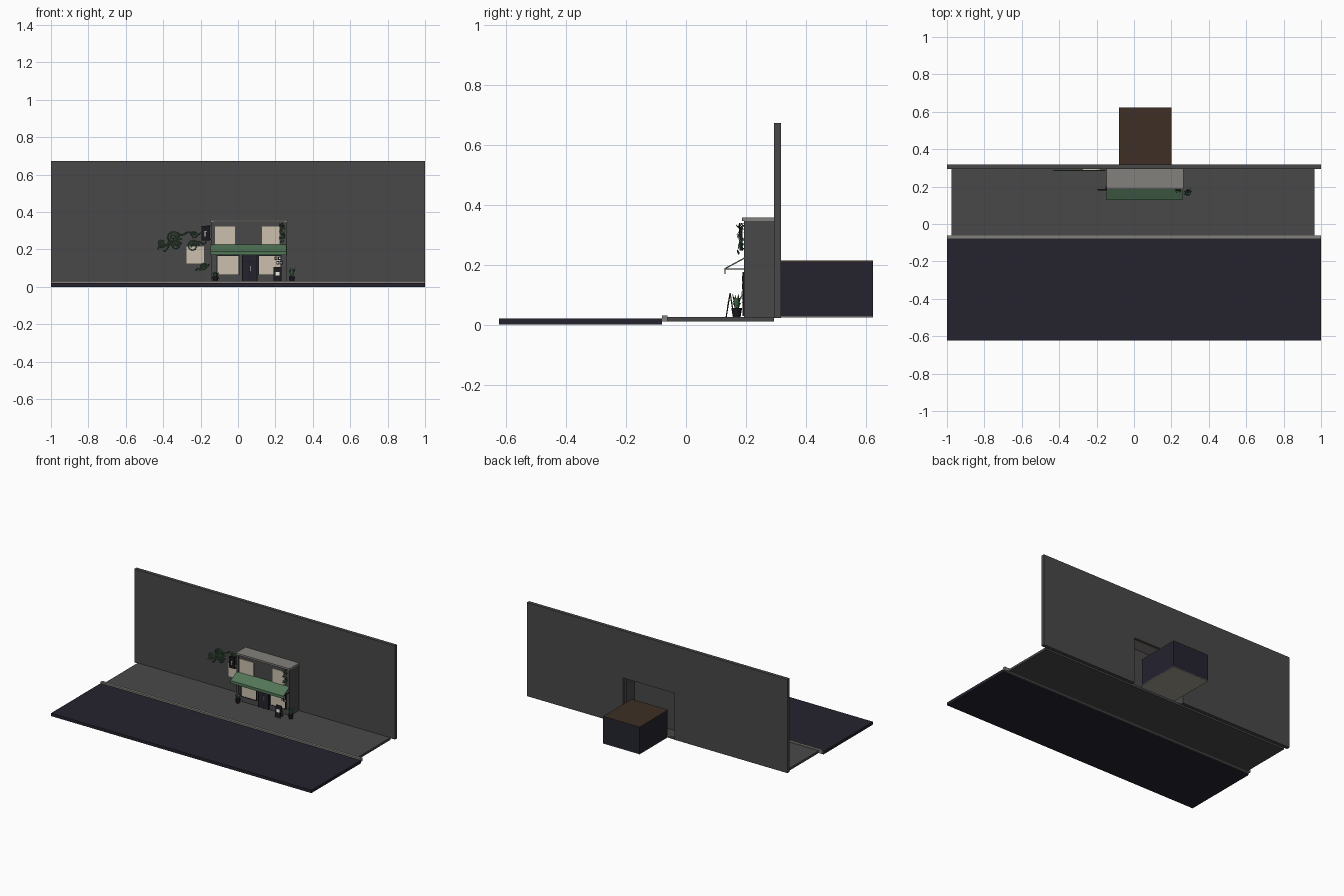
import bpy, bmesh, math, random
from mathutils import Vector

if "Cube" in bpy.data.objects:
    bpy.data.objects.remove(bpy.data.objects["Cube"])

random.seed(4)


def mat(name, rgb):
    m = bpy.data.materials.new(name)
    m.diffuse_color = (*rgb, 1)
    m.use_nodes = True
    m.node_tree.nodes["Principled BSDF"].inputs["Base Color"].default_value = m.diffuse_color
    return m


GREY = mat("dark grey plaster", (0.066, 0.066, 0.066))
NAVY = mat("navy asphalt", (0.018, 0.017, 0.028))
STONE = mat("pale stone", (0.23, 0.22, 0.20))
AWN = mat("awning green", (0.085, 0.18, 0.095))
CREAM = mat("cream glass", (0.60, 0.53, 0.42))
BLACK = mat("black metal", (0.010, 0.010, 0.013))
LEAF = mat("leaf green", (0.06, 0.15, 0.07))
BROWN = mat("dark brown wood", (0.047, 0.028, 0.018))
FLOOR = mat("beige floor", (0.38, 0.35, 0.29))
WHITE = mat("chalk white", (0.75, 0.75, 0.72))


def boxes(name, material, *spans):
    """One object from boxes given as (x0, x1, y0, y1, z0, z1)."""
    bm = bmesh.new()
    for s in spans:
        vs = bmesh.ops.create_cube(bm, size=1)["verts"]
        for v in vs:
            v.co = Vector([s[2 * i] + (v.co[i] + 0.5) * (s[2 * i + 1] - s[2 * i]) for i in range(3)])
    return finish(name, material, bm)


def finish(name, material, bm):
    bmesh.ops.recalc_face_normals(bm, faces=bm.faces)
    me = bpy.data.meshes.new(name)
    bm.to_mesh(me)
    bm.free()
    me.materials.append(material)
    ob = bpy.data.objects.new(name, me)
    bpy.context.collection.objects.link(ob)
    return ob


def profile(name, material, pts, x0, x1):
    """Extrude a (y, z) outline along x."""
    bm = bmesh.new()
    f = bm.faces.new([bm.verts.new((x0, y, z)) for y, z in pts])
    r = bmesh.ops.extrude_face_region(bm, geom=[f])["geom"]
    for v in r:
        if isinstance(v, bmesh.types.BMVert):
            v.co.x = x1
    return finish(name, material, bm)


def tubes(name, material, paths, radius):
    cu = bpy.data.curves.new(name, "CURVE")
    cu.dimensions = "3D"
    cu.bevel_depth = radius
    cu.bevel_resolution = 1
    cu.use_fill_caps = True
    for path in paths:
        sp = cu.splines.new("POLY")
        sp.points.add(len(path) - 1)
        for p, c in zip(sp.points, path):
            p.co = (*c, 1)
    cu.materials.append(material)
    ob = bpy.data.objects.new(name, cu)
    bpy.context.collection.objects.link(ob)


def framed(name, x0, x1, z0, z1, y, frame=0.004, bars=()):
    """Cream pane with a black frame; bars are x positions of mullions."""
    boxes(name + "_pane", CREAM, (x0, x1, y - 0.004, y + 0.002, z0, z1))
    f = frame
    spans = [(x0 - f, x0, y - 0.007, y, z0 - f, z1 + f), (x1, x1 + f, y - 0.007, y, z0 - f, z1 + f),
             (x0, x1, y - 0.007, y, z0 - f, z0), (x0, x1, y - 0.007, y, z1, z1 + f)]
    spans += [(b - 0.001, b + 0.001, y - 0.006, y, z0, z1) for b in bars]
    boxes(name + "_frame", BLACK, *spans)


# Street
boxes("road", NAVY, (-1, 1, -0.623, -0.08, 0, 0.02))
boxes("curb", STONE, (-1, 1, -0.08, -0.062, 0.01, 0.031))
boxes("sidewalk", GREY, (-0.975, 0.965, -0.062, 0.294, 0.01, 0.026))

# Long backdrop wall with the opening behind the shop
L, R, TOP = -0.145, 0.262, 0.357
boxes("long_wall", GREY, (-1, L + 0.012, 0.293, 0.317, 0.022, 0.672),
      (R, 1, 0.293, 0.317, 0.022, 0.672),
      (L + 0.012, R, 0.293, 0.317, 0.345, 0.672))

# Back room
boxes("room_walls", NAVY, (-0.08, -0.076, 0.317, 0.623, 0.027, 0.209),
      (0.196, 0.2, 0.317, 0.623, 0.027, 0.209), (-0.076, 0.196, 0.619, 0.623, 0.027, 0.209))
boxes("room_ceiling", BROWN, (-0.08, 0.2, 0.31, 0.623, 0.209, 0.213))
boxes("room_floor", FLOOR, (-0.08, 0.2, 0.295, 0.623, 0.023, 0.027))

# Shop shell, cornice and roof
boxes("shop_shell", GREY, (L, R, 0.198, 0.21, 0.026, 0.345),
      (L, L + 0.012, 0.21, 0.293, 0.026, 0.345), (R - 0.012, R, 0.21, 0.293, 0.026, 0.345))
boxes("shop_roof", STONE, (L - 0.003, R + 0.003, 0.187, 0.295, 0.345, TOP))
boxes("corner_pilasters", GREY, (L, L + 0.014, 0.193, 0.198, 0.026, 0.345),
      (R - 0.014, R, 0.193, 0.198, 0.026, 0.345))

# Windows and the poster on the wall
boxes("upper_left_window", CREAM, (-0.123, -0.016, 0.193, 0.2, 0.226, 0.322))
boxes("upper_right_window", CREAM, (0.128, 0.222, 0.193, 0.2, 0.226, 0.322))
boxes("wall_poster", CREAM, (-0.275, -0.183, 0.286, 0.294, 0.125, 0.215))
framed("shop_left_window", -0.11, 0.004, 0.066, 0.165, 0.198)
framed("shop_right_window", 0.112, 0.228, 0.066, 0.165, 0.198)

# Door with its panes and handle
boxes("door", NAVY, (0.028, 0.097, 0.191, 0.2, 0.028, 0.17))
boxes("door_frame", BLACK, (0.022, 0.028, 0.189, 0.2, 0.028, 0.176),
      (0.097, 0.103, 0.189, 0.2, 0.028, 0.176), (0.061, 0.064, 0.189, 0.192, 0.028, 0.17),
      (0.028, 0.097, 0.189, 0.192, 0.135, 0.139))
boxes("door_handle", WHITE, (0.066, 0.069, 0.185, 0.191, 0.085, 0.11))

# Awning: sloped sheet with valance, and its side arms
profile("awning", AWN, [(0.198, 0.226), (0.128, 0.188), (0.128, 0.169), (0.131, 0.169),
                        (0.131, 0.185), (0.198, 0.221)], L - 0.002, 0.258)
boxes("awning_arms", BLACK, *[(x, x + 0.003, 0.13, 0.198, 0.183, 0.187) for x in (L, 0.253)])

# Projecting sign with an abstract mark
boxes("hanging_sign", BLACK, (-0.195, -0.15, 0.178, 0.188, 0.247, 0.325))
boxes("sign_bracket", BLACK, (-0.17, L, 0.181, 0.186, 0.322, 0.328), (-0.152, L, 0.181, 0.2, 0.25, 0.256))
boxes("sign_mark", WHITE, (-0.178, -0.174, 0.1765, 0.1785, 0.27, 0.298),
      (-0.174, -0.166, 0.1765, 0.1785, 0.292, 0.296))

# Menu plates hanging in the right window
plates = [(0.196, 0.143), (0.215, 0.143), (0.205, 0.118), (0.222, 0.118)]
boxes("menu_plates", BLACK, *[(x, x + 0.015, 0.187, 0.191, z, z + 0.019) for x, z in plates])
boxes("menu_cards", WHITE, *[(x + 0.004, x + 0.011, 0.186, 0.1875, z + 0.005, z + 0.013) for x, z in plates])

# Folding chalkboard on the sidewalk
for name, m, dy in (("chalkboard_front", BLACK, 0), ("chalkboard_wood_back", BROWN, 1)):
    ys = ((0.132, 0.145), (0.158, 0.145))[dy]
    profile(name, m, [(ys[0], 0.026), (ys[1], 0.105), (ys[1] + 0.004, 0.105), (ys[0] + 0.004, 0.026)], 0.19, 0.232)
profile("chalk_mark", WHITE, [(0.1365, 0.06), (0.1398, 0.08), (0.1408, 0.08), (0.1375, 0.06)], 0.2, 0.222)


# Potted plants with tapered blades
def potted(name, x, y, h):
    bm = bmesh.new()
    bmesh.ops.create_cone(bm, cap_ends=True, segments=12, radius1=0.012, radius2=0.017, depth=0.03)
    bmesh.ops.translate(bm, verts=bm.verts, vec=(x, y, 0.041))
    finish(name + "_pot", BLACK, bm)
    bm = bmesh.new()
    for i in range(14):
        a = i * 2.4
        out = Vector((math.cos(a), math.sin(a), 0))
        side = Vector((-out.y, out.x, 0)) * 0.0035
        base = Vector((x, y, 0.053)) + out * 0.004
        reach = random.uniform(0.008, 0.024)
        mid = base + out * reach * 0.5 + Vector((0, 0, h * 0.6))
        tip = base + out * reach + Vector((0, 0, h * random.uniform(0.6, 1)))
        v = [bm.verts.new(c) for c in (base - side, base + side, mid + side, mid - side, tip)]
        bm.faces.new(v[:4])
        bm.faces.new((v[3], v[2], v[4]))
    finish(name + "_leaves", LEAF, bm)


potted("right_plant", 0.288, 0.168, 0.055)
potted("left_plant", -0.12, 0.17, 0.03)


# Curling vines on the backdrop wall
def curl(x, z, r, start, turns, y=0.286):
    n = int(16 * abs(turns))
    return [(x + r * (1 - 0.7 * i / n) * math.cos(start + turns * math.tau * i / n), y,
             z + r * (1 - 0.7 * i / n) * math.sin(start + turns * math.tau * i / n)) for i in range(n + 1)]


def wave(x0, z0, x1, z1, amp, y=0.286):
    return [(x0 + (x1 - x0) * t / 16, y, z0 + (z1 - z0) * t / 16 + amp * math.sin(t * 0.8)) for t in range(17)]


tubes("wall_vines", LEAF, [
    wave(-0.43, 0.20, -0.31, 0.28, 0.010), wave(-0.43, 0.235, -0.30, 0.235, 0.012),
    wave(-0.40, 0.195, -0.30, 0.255, -0.010), wave(-0.36, 0.285, -0.2, 0.285, 0.008),
    curl(-0.35, 0.262, 0.033, 0, 1.6), curl(-0.335, 0.225, 0.028, 2, -1.5),
    curl(-0.405, 0.225, 0.022, 1, 1.3), curl(-0.24, 0.218, 0.032, 0, 1.6),
    wave(-0.27, 0.22, -0.17, 0.24, 0.008), curl(-0.235, 0.275, 0.02, 3, -1.3),
    wave(-0.225, 0.085, -0.155, 0.12, 0.009), curl(-0.185, 0.105, 0.022, 0, 1.4)], 0.0035)

# Hanging plant on the right of the upper floor
tubes("hanging_plant_stems", BLACK, [[(0.236, 0.198, 0.338), (0.236, 0.178, 0.338), (0.236, 0.178, 0.30)]], 0.002)
bm = bmesh.new()
for i in range(36):
    c = Vector((0.237 + random.uniform(-0.012, 0.012), 0.182 + random.uniform(-0.01, 0.01),
                random.uniform(0.235, 0.335)))
    d = Vector((random.uniform(-1, 1), random.uniform(-1, 1), -1)) * 0.008
    s = Vector((0.004, random.uniform(-0.004, 0.004), 0))
    bm.faces.new([bm.verts.new(p) for p in (c - d, c + s, c + d, c - s)])
finish("hanging_plant_leaves", LEAF, bm)
